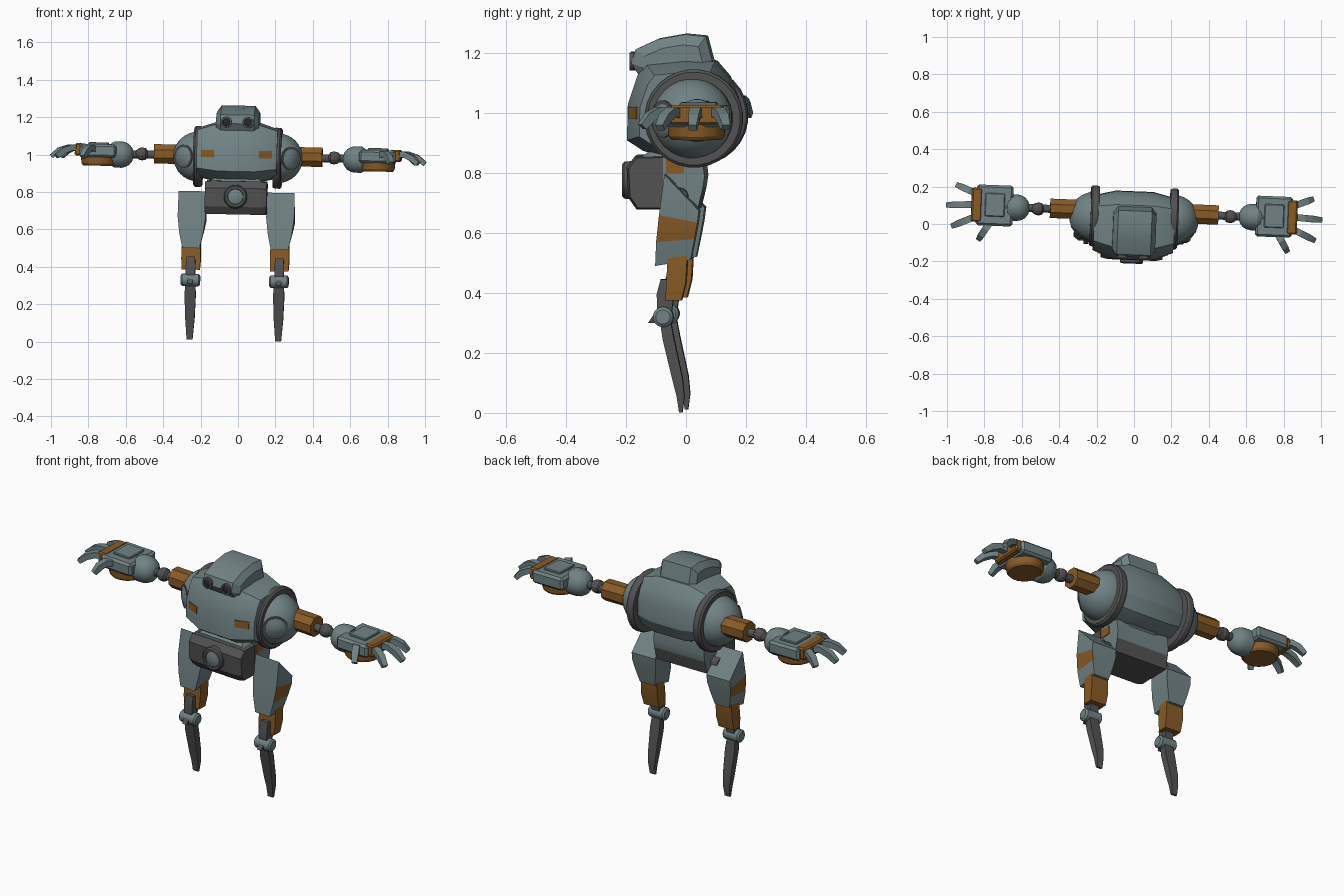
import bpy, bmesh, math
from mathutils import Matrix, Vector

if "Cube" in bpy.data.objects:
    bpy.data.objects.remove(bpy.data.objects["Cube"])

def mat(name, c):
    m = bpy.data.materials.new(name)
    m.diffuse_color = (*c, 1)
    m.use_nodes = True
    m.node_tree.nodes["Principled BSDF"].inputs["Base Color"].default_value = m.diffuse_color
    return m

GREY = mat("blue grey paint", (0.165, 0.225, 0.232))
BROWN = mat("rust brown", (0.25, 0.105, 0.02))
DARK = mat("dark metal", (0.085, 0.085, 0.085))
BLACK = mat("black glass", (0.022, 0.022, 0.025))

# The whole robot stands slightly turned and leaning
POSE = (Matrix.Rotation(-0.04, 4, 'Z') @ Matrix.Translation((0, 0, 1.05))
        @ Matrix.Rotation(0.021, 4, 'Y') @ Matrix.Translation((0, 0, -1.05)))

def add(name, bm, m, mirror=False, second=None, rule=None):
    bmesh.ops.recalc_face_normals(bm, faces=bm.faces[:])
    if rule:
        for f in bm.faces:
            if rule(f.calc_center_median(), f.normal):
                f.material_index = 1
    for side in ((1, -1) if mirror else (1,)):
        b = bm.copy()
        if side < 0:
            bmesh.ops.scale(b, vec=(-1, 1, 1), verts=b.verts[:])
            bmesh.ops.reverse_faces(b, faces=b.faces[:])
        b.transform(POSE)
        me = bpy.data.meshes.new(name)
        b.to_mesh(me)
        b.free()
        me.materials.append(m)
        if second:
            me.materials.append(second)
        label = name if not mirror else name + ("_left" if side > 0 else "_right")
        bpy.context.collection.objects.link(bpy.data.objects.new(label, me))
    bm.free()

def loft(sections):
    bm = bmesh.new()
    rings = [[bm.verts.new(p) for p in s] for s in sections]
    n = len(rings[0])
    for a, b in zip(rings, rings[1:]):
        for i in range(n):
            j = (i + 1) % n
            bm.faces.new((a[i], a[j], b[j], b[i]))
    bm.faces.new(rings[0])
    bm.faces.new(rings[-1])
    return bm

def across(profile, stations, c=(0, 0)):
    # y-z profile placed at several x stations, scaled about c
    return loft([[(x, c[0] + (y - c[0]) * s, c[1] + (z - c[1]) * s) for y, z in profile]
                 for x, s in stations])

def box(x0, x1, y0, y1, z0, z1, bev=0.0):
    bm = bmesh.new()
    bmesh.ops.create_cube(bm, size=1)
    for v in bm.verts:
        v.co = ((x0 + x1) / 2 + v.co.x * (x1 - x0), (y0 + y1) / 2 + v.co.y * (y1 - y0),
                (z0 + z1) / 2 + v.co.z * (z1 - z0))
    if bev:
        bmesh.ops.bevel(bm, geom=bm.edges[:], offset=bev, segments=1, affect='EDGES')
    return bm

def lathe(origin, axis, pts, n=28, closed=False):
    # pts are (distance along axis, radius)
    q = Vector(axis).to_track_quat('Z', 'Y').to_matrix()
    o = Vector(origin)
    secs = [[o + q @ Vector((r * math.cos(t), r * math.sin(t), d))
             for t in [2 * math.pi * (i + 0.5) / n for i in range(n)]]
            for d, r in [(d, max(r, 0.0005)) for d, r in pts]]
    return loft(secs)

def dome(r, k=8):
    return [(r * math.sin(math.pi / 2 * i / k), r * math.cos(math.pi / 2 * i / k)) for i in range(k + 1)]

def levels(xc, rows):
    # upright tapered bar: rows of z, half width, front y, back y
    return loft([[(xc - w, a, z), (xc + w, a, z), (xc + w, b, z), (xc - w, b, z)] for z, w, a, b in rows])

def sweep(path, w, h):
    pts = [Vector(p) for p in path]
    secs = []
    for i, p in enumerate(pts):
        t = (pts[min(i + 1, len(pts) - 1)] - pts[max(i - 1, 0)]).normalized()
        s = t.cross(Vector((0, 0, 1))).normalized()
        u = s.cross(t)
        k = 0.75 if i == len(pts) - 1 else 1
        secs.append([p + k * (a * s * w / 2 + b * u * h / 2) for a, b in ((-1, -1), (1, -1), (1, 1), (-1, 1))])
    return loft(secs)

# Torso and head
torso = [(-0.14, 0.875), (-0.193, 0.91), (-0.19, 1.03), (-0.158, 1.125), (-0.13, 1.165), (0, 1.178),
         (0.10, 1.172), (0.145, 1.12), (0.172, 1.05), (0.175, 0.95), (0.14, 0.88), (0.06, 0.85), (-0.08, 0.855)]
add("torso", across(torso, [(-0.215, 0.8), (-0.1, 1), (0.1, 1), (0.215, 0.8)], (0.035, 0.985)), GREY)
head = [(-0.15, 1.12), (-0.178, 1.165), (-0.165, 1.212), (-0.09, 1.246), (0, 1.262), (0.07, 1.255),
        (0.095, 1.16), (0, 1.12)]
add("head", across(head, [(-0.115, 0.76), (-0.09, 1), (0.09, 1), (0.115, 0.76)], (-0.03, 1.12)), GREY)
add("eye_socket", lathe((0.058, -0.155, 1.172), (0, -1, 0), [(0, 0.03), (0.03, 0.03), (0.03, 0.02), (0.02, 0.019)]),
    DARK, True)
add("eye", lathe((0.058, -0.175, 1.172), (0, -1, 0), [(0, 0.019), (0.006, 0.019), (0.009, 0.01)]), BLACK, True)

# Rust patches on the chest
def patch(x):
    y = -0.193 + 0.4 * (x - 0.1)
    return [(x, y - 0.002, 0.983), (x, y + 0.006, 0.983), (x, y + 0.006, 1.022), (x, y - 0.002, 1.022)]
add("chest_patch", loft([patch(0.12), patch(0.19)]), BROWN, True)

# Shoulders
add("shoulder_ring", lathe((0.19, 0.035, 0.985), (1, 0, 0),
    [(0, 0.145), (0, 0.158), (0.012, 0.164), (0.036, 0.164), (0.045, 0.155), (0.045, 0.13), (0.02, 0.125)]), DARK, True)
add("shoulder_dome", lathe((0.212, 0.03, 0.985), (1, 0, 0), dome(0.134)), GREY, True)
d = Vector((0.62, -0.78, 0))
add("shoulder_socket", lathe(Vector((0.212, 0.03, 0.985)) + d * 0.11, d,
    [(0, 0.062), (0.014, 0.062), (0.014, 0.045)]), DARK, True)
add("shoulder_lens", lathe(Vector((0.212, 0.03, 0.985)) + d * 0.12, d, [(0, 0.04), (0.008, 0.038), (0.015, 0.02)]),
    GREY, True)

# Arms
add("upper_arm", lathe((0.30, 0.066, 0.995), (1, 0, 0), [(0, 0.056), (0.15, 0.056)], 8), BROWN, True)
add("forearm_rod", lathe((0.44, 0.063, 0.99), (1, 0, 0), [(0, 0.022), (0.14, 0.022)], 12), DARK, True)
add("elbow_ball", lathe((0.483, 0.06, 0.993), (1, 0, 0),
    [(0, 0.016), (0.012, 0.032), (0.03, 0.036), (0.048, 0.032), (0.065, 0.018)], 12), DARK, True)
add("wrist_dome", lathe((0.56, 0.062, 0.987), (1, 0, 0),
    [(0, 0.015), (0.008, 0.036), (0.024, 0.056), (0.045, 0.067), (0.065, 0.071), (0.1, 0.071), (0.118, 0.06)]), GREY, True)
add("wrist_band", lathe((0.66, 0.064, 0.99), (1, 0, 0), [(0, 0.055), (0.04, 0.05)]), DARK, True)

# Hands
add("palm", box(0.65, 0.845, -0.04, 0.178, 0.97, 1.04, 0.012), GREY, True)
add("hand_plate", box(0.695, 0.80, 0.01, 0.135, 1.03, 1.05, 0.004), GREY, True)
add("knuckle", box(0.815, 0.872, -0.022, 0.16, 0.978, 1.043, 0.008), BROWN, True)
pad = lathe((0.745, 0.065, 0.925), (0, 0, 1), [(0, 0.085), (0.012, 0.094), (0.055, 0.098)], 16)
add("palm_pad", pad, BROWN, True)
fingers = [((0.85, 0.13), (0.95, 0.17)), ((0.86, 0.07), (1.0, 0.062)), ((0.85, 0.005), (0.968, -0.048)),
           ((0.775, -0.03), (0.825, -0.113))]
for i, (a, b) in enumerate(fingers):
    a, b = Vector(a), Vector(b)
    path = [(*(a + (b - a) * t), z) for t, z in ((0, 1.015), (0.35, 1.02), (0.7, 1.003), (1, 0.97))]
    add("finger_%d" % (i + 1) if i < 3 else "thumb", sweep(path, 0.036, 0.032), GREY, True)

# Waist and pelvis
add("waist", box(-0.09, 0.09, -0.10, 0.07, 0.84, 0.93, 0.01), GREY)
add("pelvis_cap", levels(0, [(0.85, 0.15, -0.15, 0.055), (0.872, 0.12, -0.12, 0.05)]), GREY)
front = [(-0.193, 0.82), (-0.165, 0.858), (-0.07, 0.86), (-0.07, 0.68), (-0.16, 0.68), (-0.188, 0.72)]
add("pelvis_front", across(front, [(-0.165, 0.93), (-0.13, 1), (0.13, 1), (0.165, 0.93)], (-0.07, 0.77)), DARK)
back = [(-0.07, 0.86), (0.06, 0.858), (0.068, 0.79), (0.062, 0.75), (0.045, 0.68), (-0.07, 0.68)]
add("pelvis_back", across(back, [(-0.16, 1), (0.16, 1)]), GREY, second=DARK,
    rule=lambda c, n: c.z < 0.74 and abs(n.x) < 0.5)
add("hip_patch", box(0.158, 0.164, -0.06, 0.0, 0.80, 0.845), BROWN, True)
add("pelvis_boss", lathe((0, -0.15, 0.775), (0, -1, 0), [(0, 0.066), (0.055, 0.062), (0.062, 0.055), (0.062, 0.042),
    (0.052, 0.04)]), DARK)
add("pelvis_lens", lathe((0, -0.2, 0.775), (0, -1, 0), [(0, 0.041), (0.006, 0.04), (0.012, 0.02)]), GREY)
add("hip_axle", lathe((0.14, -0.02, 0.72), (1, 0, 0), [(0, 0.035), (0.06, 0.035)], 16), DARK, True)

# Legs
X = 0.237
rows = [(0.80, 0.68, 0.073, -0.06, 0.055), (0.665, 0.64, 0.075, -0.078, 0.05),
        (0.575, 0.585, 0.064, -0.088, 0.04), (0.495, 0.515, 0.046, -0.092, 0.026)]
add("thigh", loft([[(X - w, a, zf), (X + w, a, zf), (X + w, b, zb), (X - w, b, zb)] for zf, zb, w, a, b in rows]),
    GREY, True, BROWN, lambda c, n: n.x > 0.7 and 0.57 < c.z < 0.67)
add("knee_block", levels(X, [(0.53, 0.05, -0.05, 0.015), (0.44, 0.052, -0.055, 0.01), (0.38, 0.048, -0.058, -0.005)]),
    BROWN, True)
add("shin_bar", levels(X, [(0.45, 0.022, -0.075, -0.04), (0.40, 0.026, -0.088, -0.03), (0.33, 0.024, -0.085, -0.04)]),
    DARK, True)
add("ankle_joint", lathe((X - 0.052, -0.066, 0.325), (1, 0, 0),
    [(0, 0.024), (0.008, 0.034), (0.096, 0.034), (0.104, 0.024)], 16), GREY, True)
add("heel_spur", levels(X, [(0.345, 0.018, -0.09, -0.06), (0.305, 0.012, -0.117, -0.06)]), DARK, True)
add("foot_spike", levels(X, [(0.33, 0.024, -0.08, -0.045), (0.25, 0.03, -0.068, -0.03), (0.12, 0.025, -0.037, -0.002),
    (0.06, 0.02, -0.022, 0.004), (0.006, 0.016, -0.014, -0.003)]), DARK, True)

# Smooth the round parts, keep the edges
bpy.ops.object.select_all(action='SELECT')
bpy.context.view_layer.objects.active = bpy.context.scene.objects[0]
bpy.ops.object.shade_smooth_by_angle(angle=math.radians(24))
